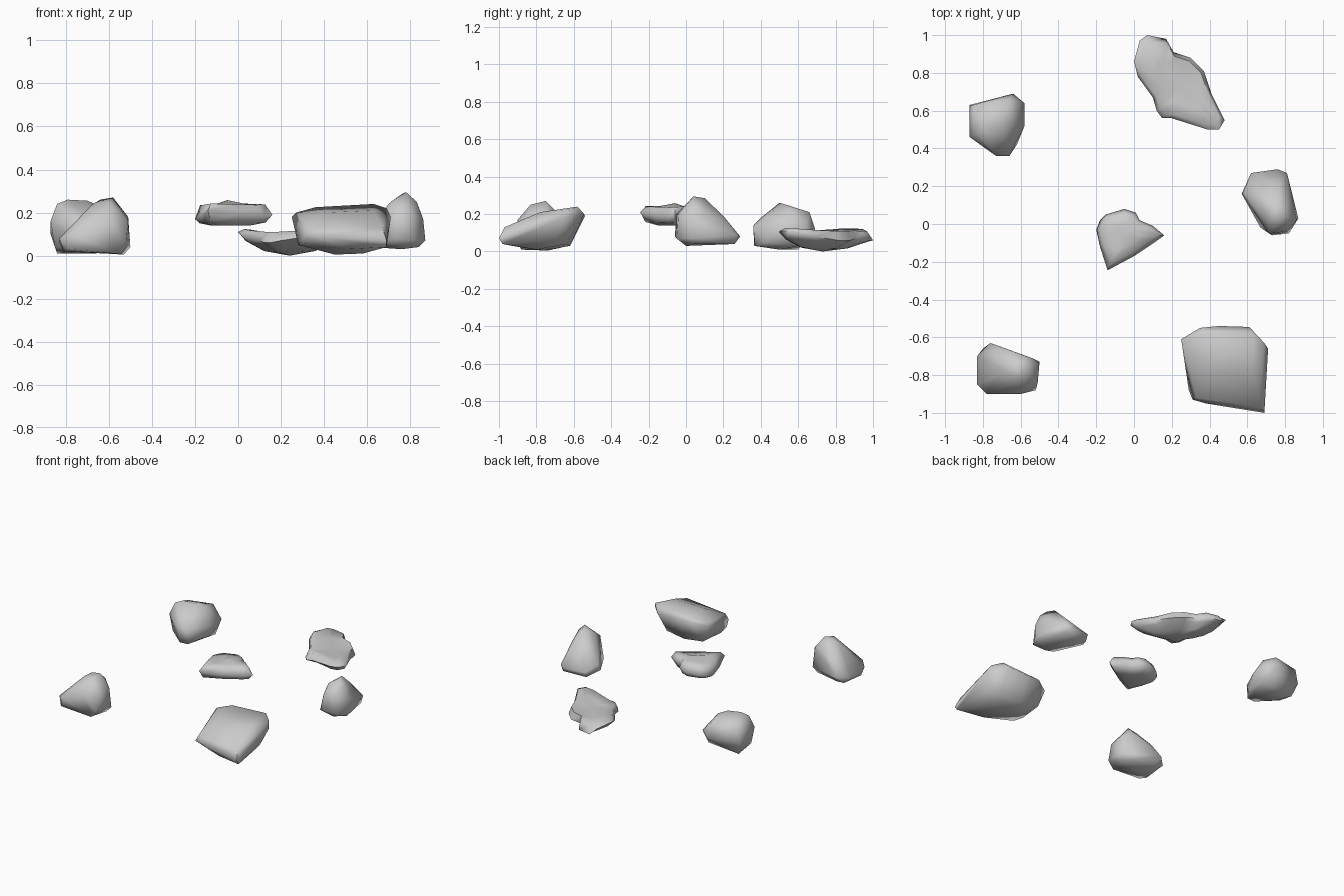
import bpy, bmesh, math


def finish(name, bm):
    bmesh.ops.recalc_face_normals(bm, faces=bm.faces[:])
    mesh = bpy.data.meshes.new(name)
    bm.to_mesh(mesh)
    bm.free()
    ob = bpy.data.objects.new(name, mesh)
    bpy.context.collection.objects.link(ob)
    bpy.ops.object.select_all(action='DESELECT')
    ob.select_set(True)
    bpy.context.view_layer.objects.active = ob
    bpy.ops.object.shade_smooth_by_angle(angle=math.radians(75))


def hull_rock(name, pts):
    """Chunky boulder: convex hull of its corner points."""
    bm = bmesh.new()
    for p in pts:
        bm.verts.new(p)
    res = bmesh.ops.convex_hull(bm, input=bm.verts[:])
    loose = [v for v in bm.verts if not v.link_faces]
    bmesh.ops.delete(bm, geom=loose, context='VERTS')
    finish(name, bm)


def slab_rock(name, outline, centre, layers, poles):
    """Flat rock: rim outline with inset rings (scale, z, flatness) and poles."""
    bm = bmesh.new()
    cx, cy = centre
    rings = []
    for s, z, flat in layers:
        rings.append([bm.verts.new((cx + (x - cx) * s, cy + (y - cy) * s,
                                    rz * (1 - flat) + z * flat))
                      for x, y, rz in outline])
    n = len(outline)
    for a, b in zip(rings, rings[1:]):
        for i in range(n):
            j = (i + 1) % n
            bm.faces.new((a[i], a[j], b[j], b[i]))
    for ring, z in zip((rings[0], rings[-1]), poles):
        pole = bm.verts.new((cx, cy, z))
        for i in range(n):
            bm.faces.new((ring[i], ring[(i + 1) % n], pole))
    finish(name, bm)


# Back left boulder
hull_rock("rock_back_left", [
    (-.79, .50, .26), (-.70, .52, .255), (-.84, .48, .24), (-.85, .63, .20),
    (-.66, .66, .21), (-.64, .55, .23), (-.87, .63, .10), (-.87, .46, .16),
    (-.85, .47, .04), (-.84, .60, .01), (-.64, .69, .12), (-.58, .64, .13),
    (-.58, .52, .12), (-.60, .60, .03), (-.62, .42, .05), (-.66, .36, .13),
    (-.73, .36, .14), (-.72, .365, .03), (-.66, .37, .03), (-.80, .50, .01),
    (-.66, .50, .01), (-.76, .40, .18)])

# Front left boulder
hull_rock("rock_front_left", [
    (-.83, -.70, .06), (-.83, -.85, .08), (-.80, -.66, .03), (-.81, -.84, .02),
    (-.76, -.63, .07), (-.70, -.66, .15), (-.54, -.71, .17), (-.64, -.75, .26),
    (-.58, -.75, .27), (-.60, -.83, .25), (-.68, -.78, .235), (-.57, -.70, .22),
    (-.51, -.74, .18), (-.50, -.73, .04), (-.51, -.84, .16), (-.52, -.88, .06),
    (-.60, -.90, .17), (-.78, -.90, .10), (-.79, -.89, .03), (-.56, -.88, .01),
    (-.53, -.74, .005), (-.74, -.67, .02)])

# Right boulder
hull_rock("rock_right", [
    (.78, .04, .295), (.76, .10, .285), (.83, .03, .25), (.71, .02, .25),
    (.72, -.05, .20), (.80, -.04, .20), (.86, .02, .17), (.87, .03, .07),
    (.82, -.05, .07), (.73, -.06, .08), (.67, -.02, .06), (.57, .16, .07),
    (.58, .17, .11), (.62, .27, .08), (.62, .25, .04), (.76, .29, .08),
    (.81, .27, .09), (.80, .26, .04), (.83, .10, .20), (.77, .20, .19),
    (.76, 0, .03), (.84, .04, .04), (.65, .12, .15)])

# Large tilted slab at front right
hull_rock("rock_large", [
    (.27, -.62, .20), (.36, -.58, .225), (.63, -.58, .24), (.69, -.63, .22),
    (.40, -.78, .20), (.63, -.78, .21), (.33, -.92, .13), (.60, -.95, .13),
    (.67, -.97, .13), (.25, -.61, .18), (.35, -.55, .20), (.45, -.54, .19),
    (.61, -.545, .20), (.71, -.66, .18), (.69, -1.0, .07), (.69, -.98, .04),
    (.38, -.95, .09), (.31, -.93, .09), (.29, -.88, .06), (.30, -.62, .05),
    (.28, -.80, .05), (.45, -.62, .03), (.60, -.64, .04), (.45, -.76, .005),
    (.58, -.80, .01), (.66, -.70, .06), (.50, -.93, .03)])

# Small raised stone in the middle
slab_rock("rock_centre", [
    (-.05, .08, .19), (.01, .06, .20), (.03, .02, .21), (.10, -.01, .20),
    (.16, -.06, .19), (.12, -.09, .18), (0, -.17, .19), (-.14, -.245, .21),
    (-.18, -.12, .18), (-.20, -.03, .17), (-.18, .02, .17), (-.15, .05, .18)],
    (-.05, -.06),
    [(.45, .25, .8), (.84, .25, .8), (1, .2, 0), (.85, .145, .8), (.5, .14, 1)],
    (.258, .14))

# Long thin stone at the back
slab_rock("rock_back_flat", [
    (.03, .97, .10), (.07, 1.0, .06), (.17, .98, .06), (.21, .91, .07),
    (.30, .88, .06), (.37, .81, .06), (.41, .69, .08), (.48, .55, .11),
    (.45, .50, .11), (.39, .50, .10), (.20, .56, .07), (.15, .56, .06),
    (.12, .60, .06), (.10, .67, .07), (.02, .78, .09), (0, .86, .11)],
    (.24, .73),
    [(.5, .11, .8), (.88, .13, .7), (1, .1, 0), (.85, .04, .6), (.5, .012, .9)],
    (.105, 0))
